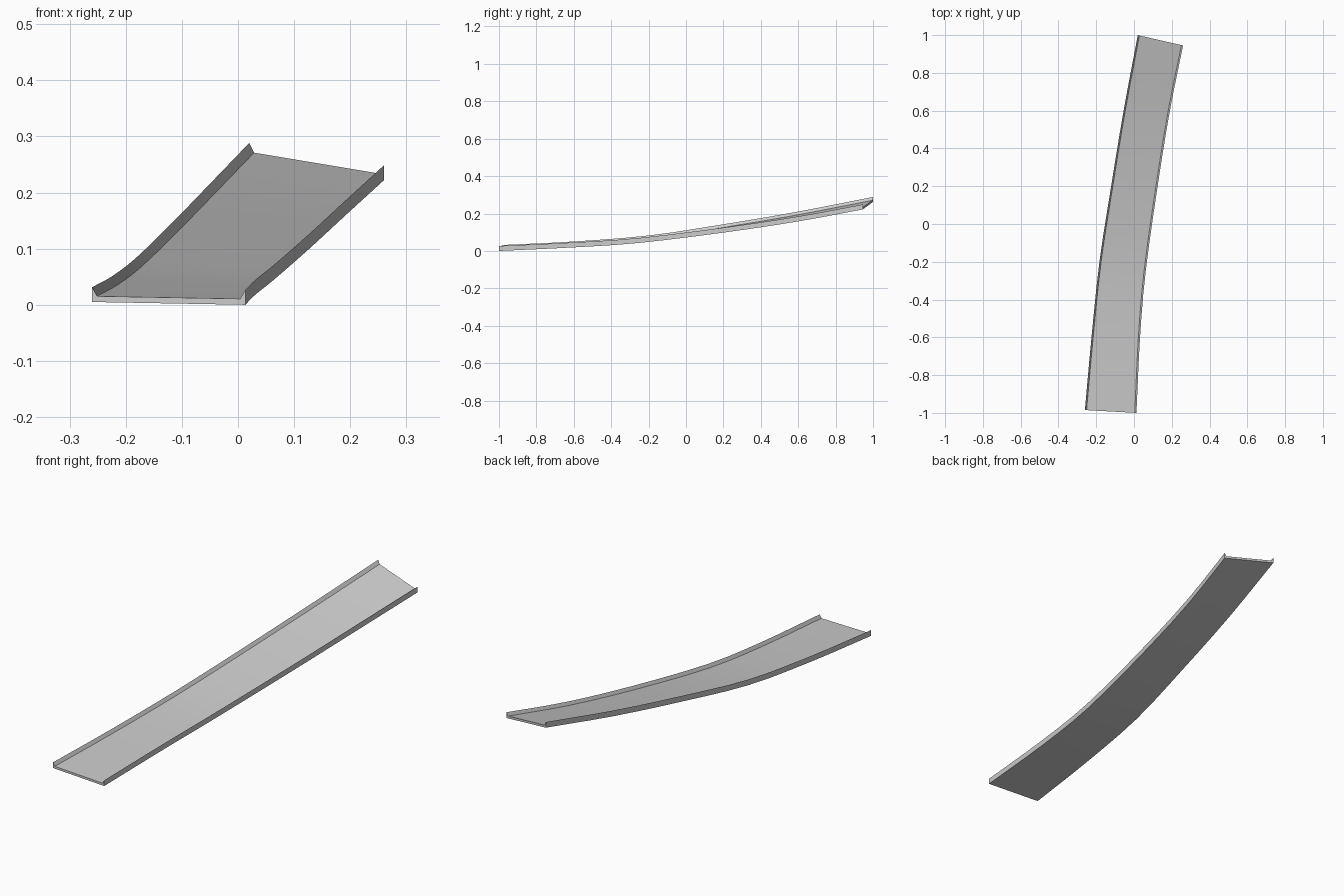
import bpy, bmesh
from mathutils import Vector
from mathutils.geometry import interpolate_bezier

if "Cube" in bpy.data.objects:
    bpy.data.objects.remove(bpy.data.objects["Cube"])

# Lower outer edge of the ramp on each side, front to back
LEFT = [(-0.26, -0.985, 0.005), (-0.225, -0.6, 0.024), (-0.183, -0.2, 0.056),
        (-0.121, 0.2, 0.116), (-0.055, 0.6, 0.184), (0.02, 1.0, 0.262)]
RIGHT = [(0.013, -1.0, 0.0), (0.032, -0.6, 0.019), (0.062, -0.25, 0.043),
         (0.125, 0.2, 0.098), (0.19, 0.6, 0.158), (0.26, 0.945, 0.222)]
FLOOR, LIP_HEIGHT, LIP_WIDTH = 0.0105, 0.0265, 0.009


def smooth_path(points, steps=3):
    """Smooth curve through the given points."""
    p = [Vector(q) for q in points]
    p = [2 * p[0] - p[1]] + p + [2 * p[-1] - p[-2]]
    out = [p[1]]
    for i in range(1, len(p) - 2):
        h1 = p[i] + (p[i + 1] - p[i - 1]) / 6
        h2 = p[i + 1] - (p[i + 2] - p[i]) / 6
        out += interpolate_bezier(p[i], h1, h2, p[i + 1], steps + 1)[1:]
    return out


# Channel section: flat floor with a wedge-shaped lip on both sides
bm = bmesh.new()
rings = []
for a, b in zip(smooth_path(LEFT), smooth_path(RIGHT)):
    inward = (b - a).normalized() * LIP_WIDTH
    up, floor = Vector((0, 0, LIP_HEIGHT)), Vector((0, 0, FLOOR))
    section = [a, a + up, a + inward + floor, b - inward + floor, b + up, b]
    rings.append([bm.verts.new(v) for v in section])

for r, s in zip(rings, rings[1:]):
    for i in range(6):
        j = (i + 1) % 6
        bm.faces.new((r[i], r[j], s[j], s[i]))

# End caps
bm.faces.new(rings[0])
bm.faces.new(rings[-1])
bmesh.ops.recalc_face_normals(bm, faces=bm.faces)

mesh = bpy.data.meshes.new("curved_ramp")
bm.to_mesh(mesh)
bm.free()
ramp = bpy.data.objects.new("curved_ramp", mesh)
bpy.context.collection.objects.link(ramp)
bpy.context.view_layer.objects.active = ramp
ramp.select_set(True)
bpy.ops.object.shade_smooth_by_angle()
